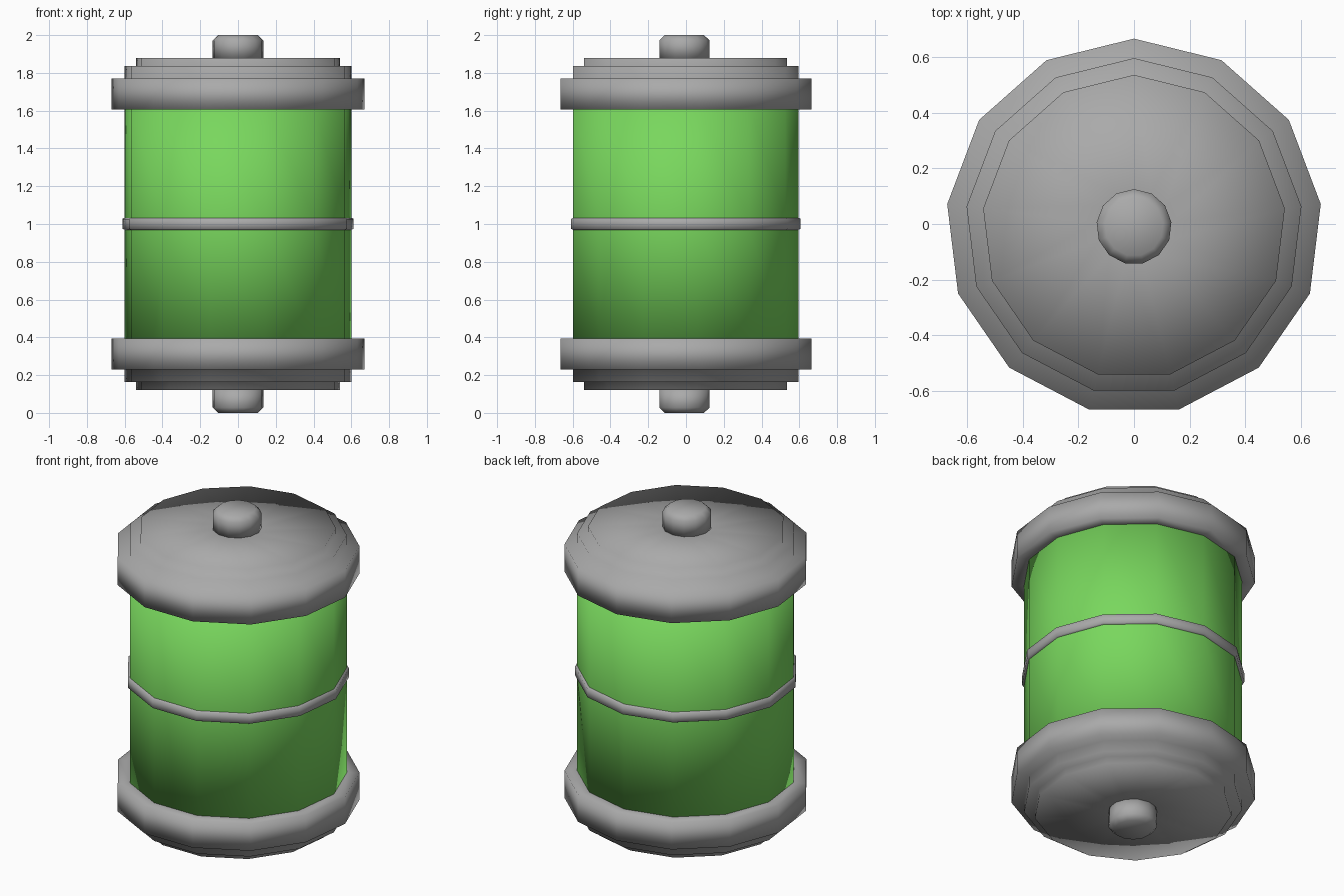
import bpy, bmesh, math

if "Cube" in bpy.data.objects:
    bpy.data.objects.remove(bpy.data.objects["Cube"])

SIDES = 13      # low-poly lathe, one corner points to +y
CY = -0.01      # axis offset so that the bounding box is centred


def material(name, rgb):
    m = bpy.data.materials.new(name)
    m.diffuse_color = (*rgb, 1.0)
    m.use_nodes = True
    m.node_tree.nodes["Principled BSDF"].inputs["Base Color"].default_value = m.diffuse_color
    return m


grey = material("grey metal", (0.40, 0.40, 0.40))
green = material("bright green", (0.19, 0.68, 0.11))


def lathe(name, profile, mat):
    """Spin (radius, z) points around the axis and close both ends."""
    bm = bmesh.new()
    rings = []
    for r, z in profile:
        rings.append([bm.verts.new((r * math.sin(2 * math.pi * i / SIDES),
                                    CY + r * math.cos(2 * math.pi * i / SIDES), z))
                      for i in range(SIDES)])
    for a, b in zip(rings, rings[1:]):
        for i in range(SIDES):
            j = (i + 1) % SIDES
            bm.faces.new((a[i], a[j], b[j], b[i]))
    bm.faces.new(rings[0])
    bm.faces.new(rings[-1])
    bmesh.ops.recalc_face_normals(bm, faces=bm.faces[:])
    for f in bm.faces:
        f.smooth = True
    me = bpy.data.meshes.new(name)
    bm.to_mesh(me)
    bm.free()
    me.materials.append(mat)
    ob = bpy.data.objects.new(name, me)
    bpy.context.collection.objects.link(ob)
    return ob


# Green container wall
lathe("green_body", [(0.605, 0.38), (0.605, 0.97), (0.605, 1.03), (0.605, 1.63)], green)

# Thin band around the middle
lathe("middle_band", [(0.600, 0.967), (0.617, 0.975), (0.617, 1.027), (0.600, 1.035)], grey)

# Stepped end cap with flange, and terminal knob, mirrored about z = 1
cap = [(0.600, 1.605), (0.675, 1.605), (0.675, 1.77), (0.605, 1.77),
       (0.605, 1.837), (0.545, 1.837), (0.545, 1.88), (0.135, 1.88)]
knob = [(0.135, 1.875), (0.135, 1.972), (0.105, 2.0)]
for side, flip in (("top", False), ("bottom", True)):
    for part, prof in (("cap", cap), ("knob", knob)):
        pts = [(r, 2.0 - z if flip else z) for r, z in prof]
        lathe(side + "_" + part, pts, grey)
